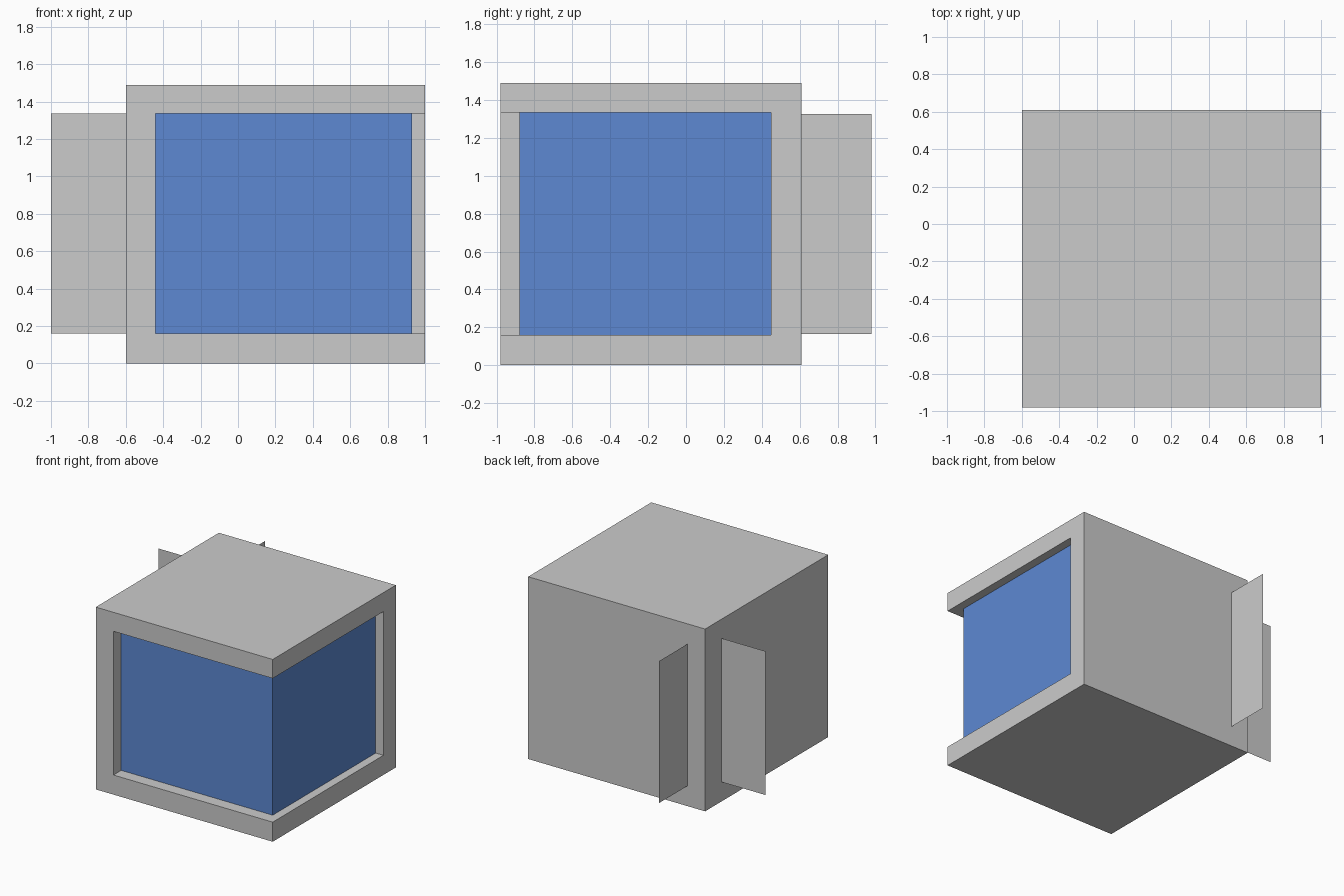
import bpy

if "Cube" in bpy.data.objects:
    bpy.data.objects.remove(bpy.data.objects["Cube"])

Z0, Z1 = 0.16, 1.335            # window opening bottom and top


def mesh_object(name, verts, faces, mat=None):
    me = bpy.data.meshes.new(name)
    me.from_pydata(verts, [], faces)
    ob = bpy.data.objects.new(name, me)
    bpy.context.collection.objects.link(ob)
    if mat:
        me.materials.append(mat)
    return ob


def box(name, lo, hi):
    verts = [(x, y, z) for x in (lo[0], hi[0]) for y in (lo[1], hi[1]) for z in (lo[2], hi[2])]
    faces = [(0, 1, 3, 2), (4, 6, 7, 5), (0, 4, 5, 1), (2, 3, 7, 6), (0, 2, 6, 4), (1, 5, 7, 3)]
    return mesh_object(name, verts, faces)


def sheet(name, path, z0, z1, mat=None):
    """Vertical sheet of zero thickness along a path of (x, y) points."""
    n = len(path)
    verts = [(x, y, z) for z in (z0, z1) for x, y in path]
    faces = [(i, i + 1, n + i + 1, n + i) for i in range(n - 1)]
    return mesh_object(name, verts, faces, mat)


glass = bpy.data.materials.new("blue_glass")
glass.diffuse_color = (0.11, 0.25, 0.65, 1)
glass.use_nodes = True
glass.node_tree.nodes["Principled BSDF"].inputs["Base Color"].default_value = glass.diffuse_color

# Cabinet block with an open front right corner
cabinet = box("cabinet", (-0.6, -0.98, 0), (1.0, 0.61, 1.49))
cutter = box("opening_cutter", (-0.44, -1.2, Z0), (1.2, 0.45, Z1))
cutter.hide_render = True
cutter.display_type = 'WIRE'
cut = cabinet.modifiers.new("opening", 'BOOLEAN')
cut.operation = 'DIFFERENCE'
cut.solver = 'EXACT'
cut.object = cutter

# Set-back glass wrapping around the corner
sheet("corner_glass", [(-0.44, -0.88), (0.93, -0.88), (0.93, 0.45)], Z0, Z1, glass)

# Thin fins on the back left corner
sheet("back_fin", [(-0.44, 0.61), (-0.44, 0.98)], 0.165, 1.325)
sheet("left_fin", [(-1.0, 0.40), (-0.6, 0.40)], Z0, Z1)
